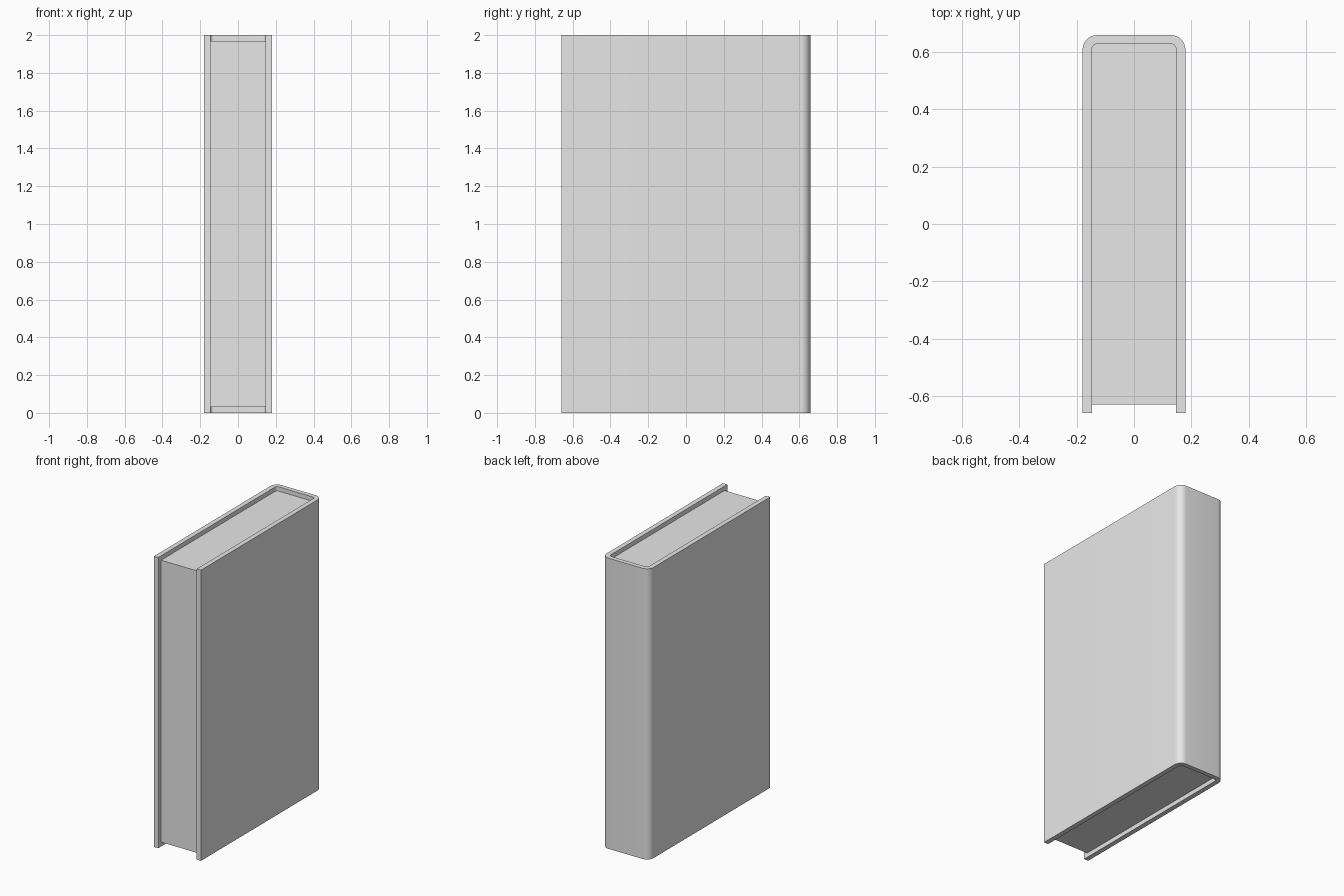
import bpy, bmesh, math

cube = bpy.data.objects.get("Cube")
if cube:
    bpy.data.objects.remove(cube, do_unlink=True)

HEIGHT = 2.0
HALF_W, HALF_D = 0.179, 0.658      # outside of the cover
BOARD = 0.033                      # cover thickness
RADIUS = 0.05                      # outer spine corner
INSET = 0.03                       # pages set back from the cover edges


def make_material(name, value):
    mat = bpy.data.materials.new(name)
    mat.use_nodes = True
    color = (value, value, value, 1)
    mat.diffuse_color = color
    mat.node_tree.nodes["Principled BSDF"].inputs["Base Color"].default_value = color
    return mat


def u_path(half_w, front, back, radius, steps=8):
    """Open outline from the front right, round the spine, to the front left."""
    side = [(half_w, front)]
    for i in range(steps + 1):
        a = math.pi / 2 * i / steps
        side.append((half_w - radius + radius * math.cos(a),
                     back - radius + radius * math.sin(a)))
    return side + [(-x, y) for x, y in reversed(side)]


def extrude_outline(name, outline, z0, z1, mat):
    bm = bmesh.new()
    face = bm.faces.new([bm.verts.new((x, y, z0)) for x, y in outline])
    ext = bmesh.ops.extrude_face_region(bm, geom=[face])
    top = [v for v in ext["geom"] if isinstance(v, bmesh.types.BMVert)]
    bmesh.ops.translate(bm, verts=top, vec=(0, 0, z1 - z0))
    bmesh.ops.recalc_face_normals(bm, faces=bm.faces)
    mesh = bpy.data.meshes.new(name)
    bm.to_mesh(mesh)
    bm.free()
    mesh.materials.append(mat)
    obj = bpy.data.objects.new(name, mesh)
    bpy.context.collection.objects.link(obj)
    bpy.ops.object.select_all(action='DESELECT')
    obj.select_set(True)
    bpy.context.view_layer.objects.active = obj
    bpy.ops.object.shade_smooth_by_angle(angle=math.radians(30))
    return obj


grey = make_material("plain grey", 0.8)
inner_w, inner_back = HALF_W - BOARD, HALF_D - BOARD + 0.002
inner_r = RADIUS - BOARD

# Cover: two boards joined by a rounded spine
outer = u_path(HALF_W, -HALF_D, HALF_D, RADIUS)
inner = u_path(inner_w, -HALF_D, inner_back, inner_r)
extrude_outline("cover", outer + inner[::-1], 0, HEIGHT, grey)

# Page block filling the cover, recessed on the three open edges
pages = u_path(inner_w, -HALF_D + INSET, inner_back, inner_r)
extrude_outline("pages", pages, INSET, HEIGHT - INSET, grey)
